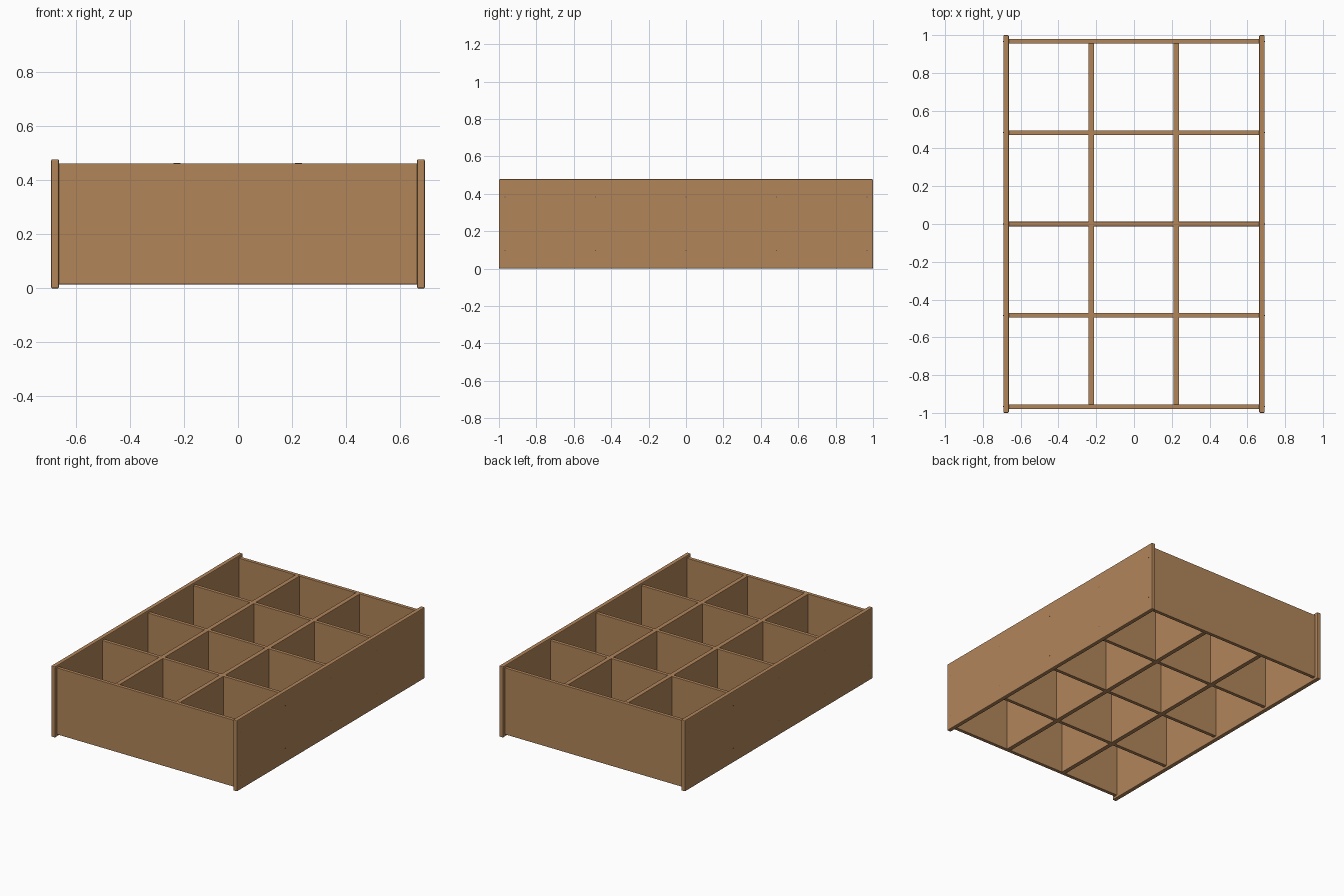
import bpy, bmesh, math
from mathutils import Matrix

if "Cube" in bpy.data.objects:
    bpy.data.objects.remove(bpy.data.objects["Cube"])


def material(name, color):
    m = bpy.data.materials.new(name)
    m.diffuse_color = (*color, 1)
    m.use_nodes = True
    m.node_tree.nodes["Principled BSDF"].inputs["Base Color"].default_value = m.diffuse_color
    return m


wood = material("warm wood", (0.445, 0.235, 0.102))
steel = material("dark steel", (0.12, 0.10, 0.08))


def add_object(name, bm, mat):
    mesh = bpy.data.meshes.new(name)
    bm.to_mesh(mesh)
    bm.free()
    mesh.materials.append(mat)
    obj = bpy.data.objects.new(name, mesh)
    bpy.context.collection.objects.link(obj)
    return obj


def board(name, lo, hi, bevel):
    """Board between two corners with softened edges."""
    bm = bmesh.new()
    bmesh.ops.create_cube(bm, size=1)
    for v in bm.verts:
        v.co = [lo[i] if v.co[i] < 0 else hi[i] for i in range(3)]
    obj = add_object(name, bm, wood)
    mod = obj.modifiers.new("soft edges", "BEVEL")
    mod.width = bevel
    mod.segments = 2
    return obj


Z0, Z1 = 0.015, 0.463
ROWS = [-0.967, -0.4835, 0, 0.4835, 0.967]
T = 0.012  # half thickness of the cross boards

# Long outer sides
for side, s in (("left", -1), ("right", 1)):
    xs = sorted((s * 0.663, s * 0.692))
    board(f"{side}_side", (xs[0], -1, 0), (xs[1], 1, 0.478), 0.005)

# Front and back boards plus three cross dividers
names = ["front_board", "cross_divider_1", "cross_divider_2",
         "cross_divider_3", "back_board"]
for name, y in zip(names, ROWS):
    board(name, (-0.663, y - T, Z0), (0.663, y + T, Z1), 0.002)

# Long inner dividers, a hair proud of the cross dividers
for side, x in (("left", -0.2265), ("right", 0.2235)):
    board(f"{side}_long_divider", (x - 0.015, -0.955, Z0 - 0.0005),
          (x + 0.015, 0.955, Z1 + 0.0005), 0.002)

# Tiny nail heads on the outer sides, two per cross board
bm = bmesh.new()
for s in (-1, 1):
    for y in ROWS:
        for z in (0.097, 0.383):
            place = Matrix.Translation((s * 0.6895, y, z)) @ Matrix.Rotation(math.pi / 2, 4, "Y")
            bmesh.ops.create_cone(bm, cap_ends=True, segments=10, radius1=0.003,
                                  radius2=0.003, depth=0.006, matrix=place)
add_object("nail_heads", bm, steel)
